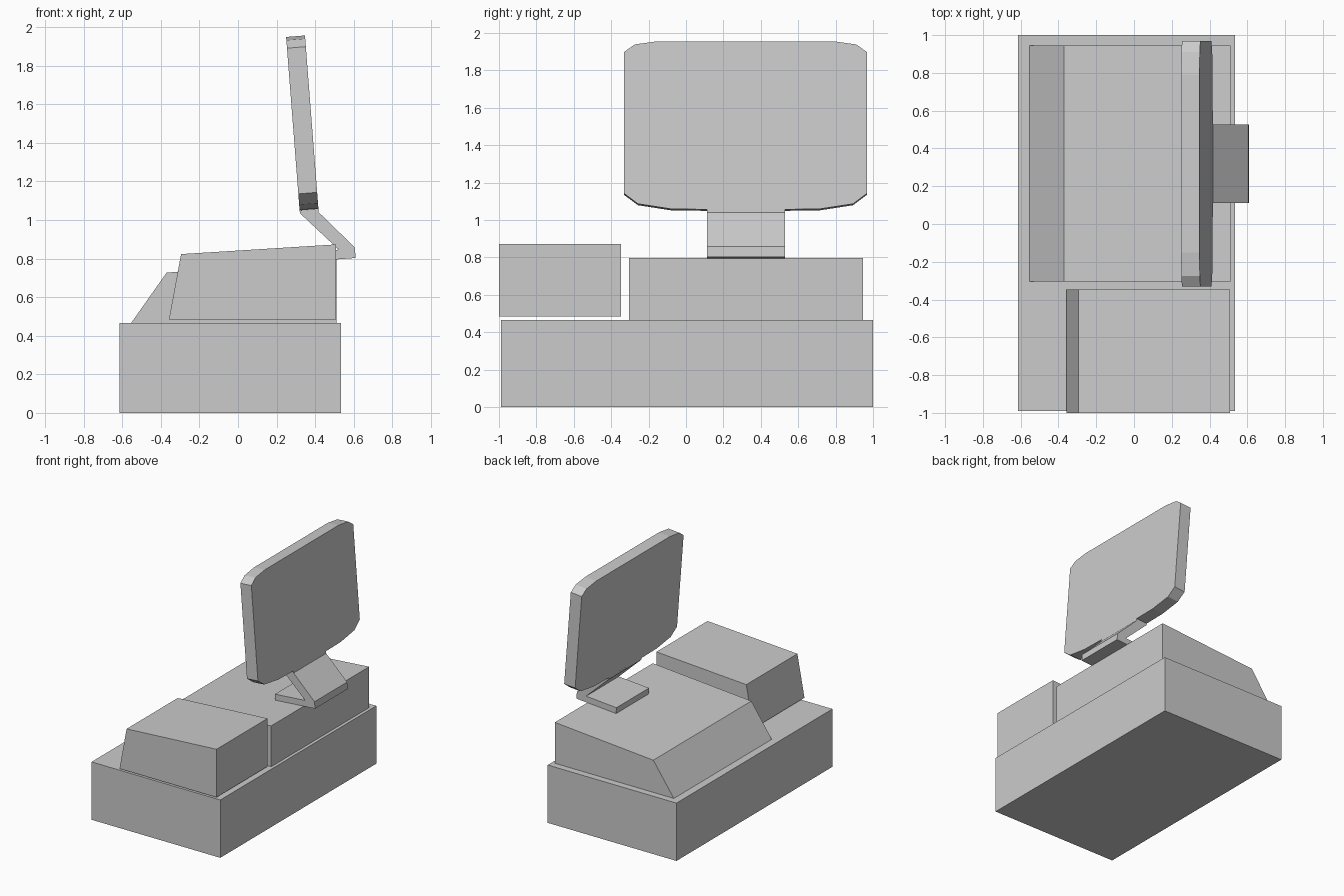
import bpy, bmesh
from mathutils import Vector

if "Cube" in bpy.data.objects:
    bpy.data.objects.remove(bpy.data.objects["Cube"])


def prism(name, points, sweep):
    """Closed solid made by sweeping a flat outline along a vector."""
    bm = bmesh.new()
    face = bm.faces.new([bm.verts.new(p) for p in points])
    swept = bmesh.ops.extrude_face_region(bm, geom=[face], use_keep_orig=True)
    verts = [g for g in swept["geom"] if isinstance(g, bmesh.types.BMVert)]
    bmesh.ops.translate(bm, verts=verts, vec=Vector(sweep))
    bmesh.ops.recalc_face_normals(bm, faces=bm.faces)
    mesh = bpy.data.meshes.new(name)
    bm.to_mesh(mesh)
    bm.free()
    obj = bpy.data.objects.new(name, mesh)
    bpy.context.collection.objects.link(obj)
    return obj


def side_profile(name, profile, y0, y1):
    """Sweep an (x, z) side profile from y0 to y1."""
    return prism(name, [(x, y0, z) for x, z in profile], (0, y1 - y0, 0))


# Cash drawer
side_profile("cash_drawer", [(-0.615, 0), (0.535, 0), (0.535, 0.467), (-0.615, 0.467)],
             -0.99, 1.0)

# Sloped register body
side_profile("register_body", [(-0.553, 0.467), (0.51, 0.467), (0.51, 0.797), (-0.37, 0.727)],
             -0.305, 0.945)

# Receipt printer, hovering just above the drawer
side_profile("receipt_printer", [(-0.358, 0.485), (0.508, 0.485), (0.508, 0.873), (-0.295, 0.823)],
             -1.0, -0.348)

# Bent monitor stand: foot plate, slanted neck, short upright end
side_profile("monitor_stand",
             [(0.255, 0.776), (0.61, 0.803), (0.605, 0.858), (0.418, 1.04), (0.417, 1.057),
              (0.319, 1.05), (0.322, 1.034), (0.522, 0.846), (0.252, 0.825)],
             0.112, 0.528)

# Tilted monitor: half outline (distance from centre, height), mirrored
MID = 0.318
half = [(0.21, 1.057), (0.4, 1.06), (0.575, 1.087), (0.65, 1.143),
        (0.65, 1.898), (0.592, 1.939), (0.47, 1.956)]
outline = [(MID + d, z) for d, z in half] + [(MID - d, z) for d, z in reversed(half)]
back = [(0.417 - 0.0778 * (z - 1.057), y, z) for y, z in outline]
prism("monitor", back, Vector((-0.997, 0, -0.078)) * 0.098)
